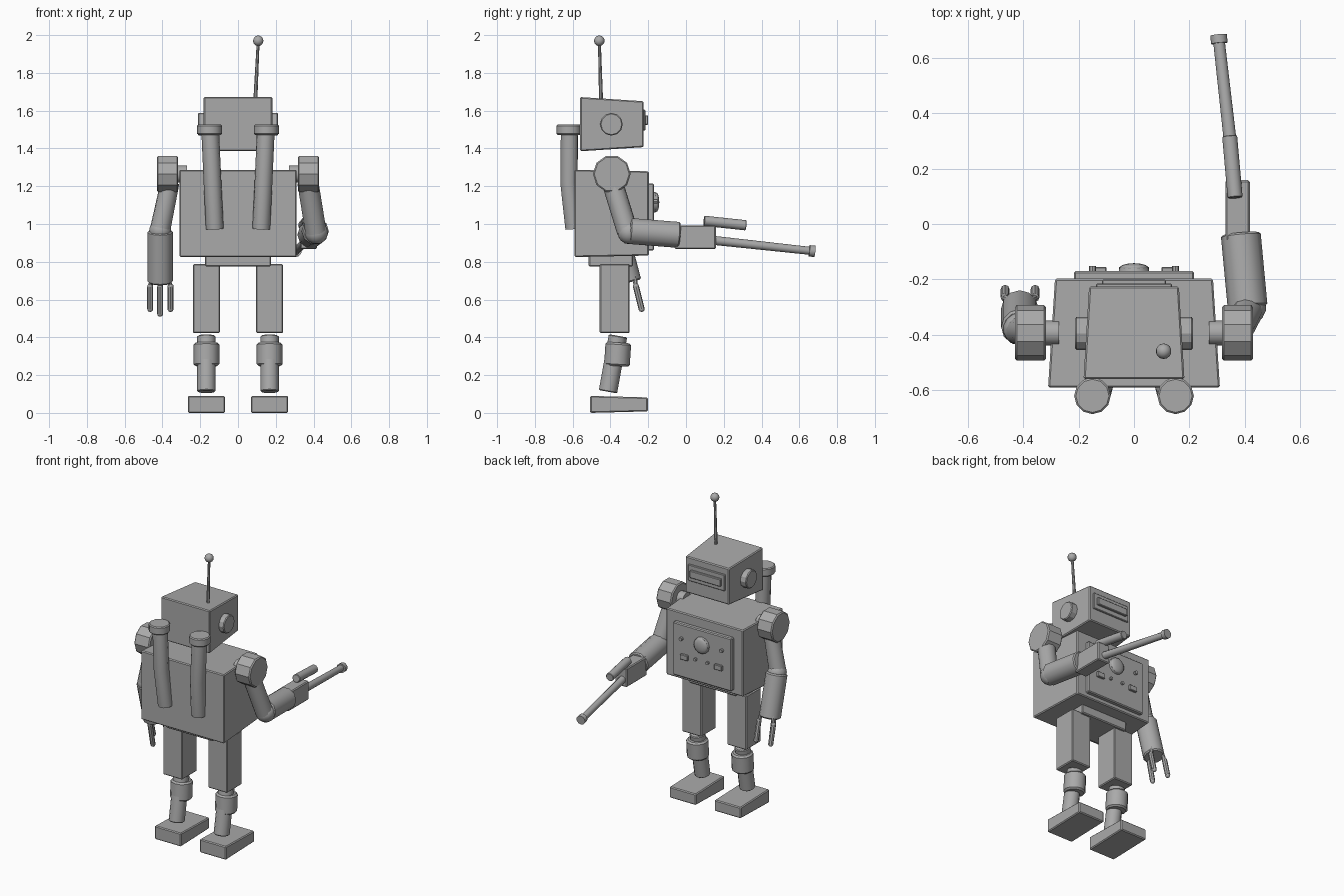
import bpy
import bmesh
from math import radians, pi
from mathutils import Vector, Matrix

cube = bpy.data.objects.get("Cube")
if cube:
    bpy.data.objects.remove(cube, do_unlink=True)

GREY = (0.4, 0.4, 0.4, 1)
metal = bpy.data.materials.new("grey_metal")
metal.use_nodes = True
metal.diffuse_color = GREY
metal.node_tree.nodes["Principled BSDF"].inputs["Base Color"].default_value = GREY


def finish(name, bm, bevel=0.0, smooth=0):
    """Turn a bmesh into a named object with optional bevel and smooth shading."""
    bmesh.ops.recalc_face_normals(bm, faces=bm.faces)
    mesh = bpy.data.meshes.new(name)
    bm.to_mesh(mesh)
    bm.free()
    mesh.materials.append(metal)
    if smooth:
        mesh.shade_smooth()
        mesh.set_sharp_from_angle(angle=radians(smooth))
    obj = bpy.data.objects.new(name, mesh)
    bpy.context.scene.collection.objects.link(obj)
    if bevel:
        mod = obj.modifiers.new("bevel", "BEVEL")
        mod.width = bevel
        mod.segments = 1
        mod.limit_method = "ANGLE"
        mod.angle_limit = radians(50)
    return obj


def box(name, x, y, z, taper_x=0.0, taper_z=0.0, bevel=0.006):
    """Box from (min, max) ranges; its +y end can shrink in width and height."""
    bm = bmesh.new()
    bmesh.ops.create_cube(bm, size=1)
    for v in bm.verts:
        far = v.co.y > 0
        sx, sz = (1 if v.co.x > 0 else -1), (1 if v.co.z > 0 else -1)
        v.co = (x[sx > 0] - sx * taper_x * far, y[far],
                z[sz > 0] - sz * taper_z * far)
    return finish(name, bm, bevel)


def rod(name, a, b, r, r2=None, sides=12, turn=0.0, bevel=0.0, smooth=40):
    """Cylinder or cone between two points."""
    a, b = Vector(a), Vector(b)
    axis = b - a
    bm = bmesh.new()
    bmesh.ops.create_cone(bm, cap_ends=True, segments=sides, radius1=r,
                          radius2=r if r2 is None else r2, depth=axis.length)
    turn_m = Matrix.Rotation(turn, 4, "Z")
    aim = axis.to_track_quat("Z", "Y").to_matrix().to_4x4()
    bm.transform(Matrix.Translation((a + b) / 2) @ aim @ turn_m)
    return finish(name, bm, bevel, smooth)


def ball(name, c, r, squash=1.0, seg=14):
    bm = bmesh.new()
    bmesh.ops.create_uvsphere(bm, u_segments=seg, v_segments=seg // 2 + 1, radius=r)
    bm.transform(Matrix.Translation(c) @ Matrix.Diagonal((1, squash, 1, 1)))
    return finish(name, bm, smooth=60)


def bent_tube(name, points, r, sides=10):
    """Capped tube along a polyline."""
    curve = bpy.data.curves.new(name, "CURVE")
    curve.dimensions = "3D"
    curve.bevel_depth = r
    curve.bevel_resolution = (sides - 4) // 2
    curve.use_fill_caps = True
    spline = curve.splines.new("POLY")
    spline.points.add(len(points) - 1)
    for p, co in zip(spline.points, points):
        p.co = (*co, 1)
    curve.materials.append(metal)
    obj = bpy.data.objects.new(name, curve)
    bpy.context.scene.collection.objects.link(obj)
    return obj


# Head, visor and antenna
box("head", (-.182, .182), (-.56, -.225), (1.385, 1.672), .02, .022)
box("visor_frame", (-.137, .137), (-.24, -.215), (1.495, 1.605), bevel=.004)
box("visor", (-.115, .115), (-.22, -.2), (1.525, 1.575), bevel=.004)
rod("antenna", (.092, -.45, 1.66), (.106, -.458, 1.95), .011, .008, sides=8)
ball("antenna_tip", (.107, -.459, 1.97), .028)

# Torso and hips
box("torso", (-.31, .31), (-.59, -.197), (.825, 1.287), .025, .008)
box("pelvis", (-.175, .175), (-.515, -.28), (.775, .84))

# Chest panel with its controls
box("chest_panel", (-.217, .217), (-.21, -.17), (.86, 1.215))
rod("dial_rim", (0, -.18, 1.115), (0, -.158, 1.115), .058, .052)
ball("dial", (0, -.158, 1.115), .052, squash=.32)

for side, s in (("left", 1), ("right", -1)):
    rod(side + "_lamp", (s * .15, -.18, 1.12), (s * .15, -.152, 1.12), .012, sides=8)
    rod(side + "_button", (s * .045, -.18, 1.01), (s * .045, -.155, 1.01), .01, sides=8)
    mid = s * .127
    box(side + "_switch", (mid - .028, mid + .028), (-.18, -.155), (.985, 1.02), bevel=.003)

    # Ears
    rod(side + "_ear", (s * .16, -.395, 1.528), (s * .212, -.395, 1.528), .06,
        bevel=.005, smooth=25)

    # Exhaust pipes with caps
    bent_tube(side + "_exhaust_pipe", [(s * .147, -.617, 1.49), (s * .135, -.62, 1.22),
                                       (s * .123, -.593, .975)], .047)
    rod(side + "_exhaust_cap", (s * .15, -.62, 1.472), (s * .15, -.62, 1.526), .066,
        bevel=.006)

    # Shoulders
    rod(side + "_shoulder_axle", (s * .27, -.393, 1.265), (s * .34, -.393, 1.265), .045)
    rod(side + "_shoulder", (s * .317, -.393, 1.265), (s * .43, -.393, 1.265), .1,
        sides=10, turn=pi / 10, bevel=.007, smooth=25)

    # Legs
    lx = s * .167
    box(side + "_thigh", (lx - .072, lx + .072), (-.457, -.298), (.423, .788))
    rod(side + "_shin", (lx, -.413, .112), (lx, -.36, .408), .049, bevel=.005)
    rod(side + "_knee", (lx, -.366, .248), (lx, -.358, .372), .068, bevel=.01)
    box(side + "_foot", (lx - .098, lx + .098), (-.507, -.202), (.0, .09), taper_z=.008)

# Hanging arm
rod("hand_arm_upper", (-.36, -.39, 1.22), (-.41, -.385, .98), .05, .054)
ball("hand_arm_elbow", (-.412, -.378, .965), .06)
rod("hand_arm_forearm", (-.412, -.375, .965), (-.412, -.302, .69), .067, bevel=.008)

# Fingers: two in front, one thumb behind, each with a rounded tip
for name, x, y, low in (("outer_finger", -.465, -.265, .55),
                        ("inner_finger", -.357, -.265, .55),
                        ("thumb", -.412, -.345, .525)):
    knuckle, tip = (x, y, .67), (x, y + .03, low)
    rod(name + "_base", (x * .7 - .124, y - .01, .73), knuckle, .012, sides=8)
    rod(name, knuckle, tip, .016, sides=8)
    ball(name + "_knuckle", knuckle, .016, seg=8)
    ball(name + "_tip", tip, .016, seg=8)

# Raised arm
rod("gun_arm_upper", (.37, -.39, 1.22), (.412, -.31, .96), .056)
ball("gun_arm_elbow", (.415, -.3, .955), .062)
rod("gun_arm_forearm", (.41, -.3, .963), (.385, -.035, .942), .072, sides=10,
    turn=pi / 10, bevel=.007)

# Blaster mounted on the raised arm
box("blaster_body", (.33, .418), (-.06, .158), (.867, .993))
rod("blaster_barrel", (.366, .13, .915), (.306, .665, .857), .024, .021)
rod("blaster_muzzle", (.308, .652, .858), (.305, .682, .855), .03)
rod("blaster_scope", (.365, .095, 1.017), (.345, .318, .993), .027, bevel=.003)
